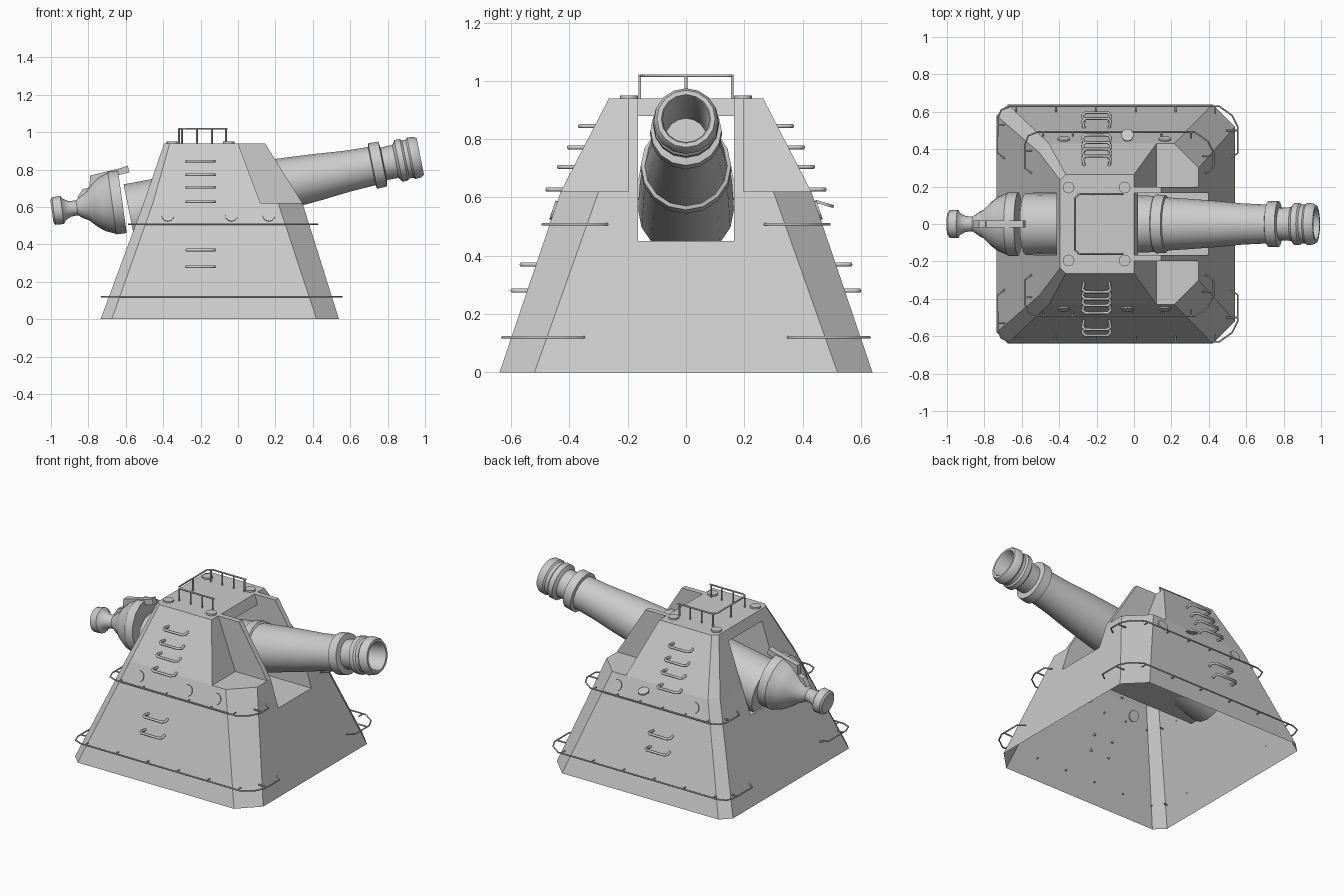
import bpy, bmesh, math
from mathutils import Vector

if "Cube" in bpy.data.objects:
    bpy.data.objects.remove(bpy.data.objects["Cube"])


def mesh_object(name, bm):
    bmesh.ops.recalc_face_normals(bm, faces=bm.faces[:])
    me = bpy.data.meshes.new(name)
    bm.to_mesh(me)
    bm.free()
    ob = bpy.data.objects.new(name, me)
    bpy.context.collection.objects.link(ob)
    return ob


def loft(bm, rings):
    vs = [[bm.verts.new(p) for p in r] for r in rings]
    n = len(vs[0])
    for a, b in zip(vs, vs[1:]):
        for i in range(n):
            bm.faces.new((a[i], a[(i + 1) % n], b[(i + 1) % n], b[i]))
    return vs


def prism(name, poly, y0, y1):
    bm = bmesh.new()
    vs = loft(bm, [[(x, y, z) for x, z in poly] for y in (y0, y1)])
    for r in vs:
        bm.faces.new(r)
    return mesh_object(name, bm)


def revolve(name, profile, origin, pitch, n=16):
    d = Vector((math.cos(pitch), 0, math.sin(pitch)))
    v = Vector((-math.sin(pitch), 0, math.cos(pitch)))
    u = Vector((0, 1, 0))
    bm = bmesh.new()
    loft(bm, [[Vector(origin) + d * t + r * (u * math.cos(2 * math.pi * i / n) + v * math.sin(2 * math.pi * i / n))
               for i in range(n)] for t, r in profile])
    bmesh.ops.remove_doubles(bm, verts=bm.verts[:], dist=1e-5)
    ob = mesh_object(name, bm)
    bpy.ops.object.select_all(action='DESELECT')
    ob.select_set(True)
    bpy.context.view_layer.objects.active = ob
    bpy.ops.object.shade_smooth_by_angle(angle=math.radians(32))
    return ob


def tubes(name, paths, r):
    cu = bpy.data.curves.new(name, 'CURVE')
    cu.dimensions = '3D'
    cu.bevel_depth = r
    cu.bevel_resolution = 1
    cu.use_fill_caps = True
    for pts in paths:
        sp = cu.splines.new('POLY')
        sp.points.add(len(pts) - 1)
        for q, p in zip(sp.points, pts):
            q.co = (*p, 1)
    ob = bpy.data.objects.new(name, cu)
    bpy.context.collection.objects.link(ob)
    return ob


def disc(name, loc, normal, r, h=0.014):
    bm = bmesh.new()
    bmesh.ops.create_cone(bm, cap_ends=True, segments=16, radius1=r, radius2=r, depth=h)
    ob = mesh_object(name, bm)
    ob.location = loc
    ob.rotation_euler = Vector(normal).to_track_quat('Z', 'Y').to_euler()
    return ob


def side_y(z):
    return 0.64 - 0.339 * z if z < 0.62 else 0.43 - 0.516 * (z - 0.62)


# Armoured housing: chamfered, tapering shell with an open bottom
def ring(z, xb, xf, y, cb, cf):
    return [(xb, -y + cb, z), (xb + cb, -y, z), (xf - cf, -y, z), (xf, -y + cf, z),
            (xf, y - cf, z), (xf - cf, y, z), (xb + cb, y, z), (xb, y - cb, z)]


bm = bmesh.new()
levels = loft(bm, [ring(0, -0.735, 0.54, 0.64, 0.06, 0.12),
                   ring(0.62, -0.505, 0.345, 0.43, 0.05, 0.13),
                   ring(0.94, -0.395, 0.145, 0.265, 0.03, 0.05)])
bm.faces.new(levels[0])
bm.faces.new(levels[-1])
housing = mesh_object("housing", bm)

# Front shoulders and the gun slot are cut out
cutters = [prism("shoulder_cutter", [(-0.0225, 1.0), (0.12, 0.62), (0.7, 0.62), (0.7, 1.0)], -0.8, 0.8),
           prism("slot_cutter", [(-1, 0.45), (1, 0.45), (1, 0.88), (-1, 0.88)], -0.165, 0.165)]
for c in cutters:
    m = housing.modifiers.new("cut", 'BOOLEAN')
    m.operation = 'DIFFERENCE'
    m.solver = 'EXACT'
    m.object = c
bpy.context.view_layer.update()
cut_mesh = bpy.data.meshes.new_from_object(housing.evaluated_get(bpy.context.evaluated_depsgraph_get()))
housing.modifiers.clear()
housing.data = cut_mesh
for c in cutters:
    bpy.data.objects.remove(c)
bm = bmesh.new()
bm.from_mesh(cut_mesh)
bmesh.ops.delete(bm, geom=[f for f in bm.faces if all(v.co.z < 0.001 for v in f.verts)], context='FACES')
bm.to_mesh(cut_mesh)
bm.free()

# Cheek plates on both sides of the barrel
for s in (-1, 1):
    prism("cheek_plate", [(-0.005, 0.94), (0.145, 0.94), (0.345, 0.62), (0.115, 0.62)], s * 0.165, s * 0.198)

# Gun barrel, bands and bore
revolve("gun_barrel", [
    (-0.35, 0), (-0.35, 0.072), (-0.01, 0.08), (0, 0.085), (0, 0.1), (-0.015, 0.11), (-0.05, 0.113),
    (-0.06, 0.104), (-0.08, 0.104), (-0.09, 0.113), (-0.12, 0.113), (-0.135, 0.09), (-0.2, 0.088),
    (-0.205, 0.122), (-0.26, 0.124), (-0.265, 0.104), (-0.4, 0.11), (-0.55, 0.124), (-0.7, 0.135), (-0.815, 0.142),
    (-0.82, 0.155), (-0.875, 0.157), (-0.88, 0.15), (-1.1, 0.158), (-1.585, 0.165), (-1.585, 0)],
    (0.975, 0, 0.87), math.atan(0.2))

# Breech bulb with rear knob
revolve("breech", [
    (-0.01, 0), (-0.01, 0.06), (0, 0.074), (0.045, 0.076), (0.055, 0.06), (0.085, 0.042), (0.125, 0.04),
    (0.155, 0.062), (0.18, 0.075), (0.22, 0.115), (0.26, 0.145), (0.31, 0.165), (0.315, 0.17), (0.37, 0.17),
    (0.37, 0)], (-0.985, 0, 0.578), math.atan(0.14))

# Breech lever on top
prism("breech_lever", [(-0.86, 0.65), (-0.83, 0.695), (-0.795, 0.705), (-0.79, 0.768), (-0.62, 0.81),
                       (-0.59, 0.822), (-0.58, 0.785), (-0.64, 0.77), (-0.66, 0.66)], -0.018, 0.018)

# Climbing rungs
for s in (-1, 1):
    paths = []
    for z in (0.845, 0.772, 0.705, 0.628, 0.37, 0.28):
        y = side_y(z)
        paths.append([(-0.265, s * (y - 0.01), z), (-0.275, s * (y + 0.035), z), (-0.26, s * (y + 0.05), z),
                      (-0.14, s * (y + 0.05), z), (-0.125, s * (y + 0.035), z), (-0.135, s * (y - 0.01), z)])
    tubes("climbing_rungs", paths, 0.008)

# Side rails wrapping the corners, with stand-offs
for z, xb, xf, y, y_end in ((0.12, -0.73, 0.555, 0.63, 0.36), (0.508, -0.585, 0.425, 0.492, 0.28)):
    for s in (-1, 1):
        path = [(xf - 0.04, y_end - 0.01), (xf, y_end + 0.02), (xf, y - 0.11), (xf - 0.03, y - 0.05),
                (xf - 0.1, y), (xb + 0.07, y), (xb + 0.02, y - 0.02), (xb, y - 0.07), (xb, y_end + 0.02),
                (xb + 0.04, y_end - 0.01)]
        paths = [[(px, s * py, z) for px, py in path]]
        for i in range(6):
            px = xb + 0.1 + i * (xf - xb - 0.22) / 5
            paths.append([(px, s * y, z), (px, s * (side_y(z) - 0.01), z)])
        paths.append([(xf, s * (y - 0.13), z), (xf - 0.06, s * (y - 0.13), z)])
        paths.append([(xb, s * (y - 0.1), z), (xb + 0.06, s * (y - 0.1), z)])
        tubes("side_rail", paths, 0.0045)

# Round side ports; the middle one on the far side stands open
for s in (-1, 1):
    for x in (-0.375, -0.035, 0.165):
        y = side_y(0.555)
        if s == 1 and x == -0.035:
            disc("open_port_lid", (x, 0.475, 0.578), (0, 0.28, 0.96), 0.033, 0.01)
        else:
            disc("port_lid", (x, s * y, 0.555), (0, s * 0.947, 0.321), 0.034)

# Roof hatches
for x in (-0.35, -0.05):
    for y in (-0.195, 0.195):
        disc("roof_hatch", (x, y, 0.944), (0, 0, 1), 0.031, 0.012)

# Roof guard rail
zr = 1.018
paths = [[(-0.055, -0.16, zr), (-0.29, -0.16, zr), (-0.315, -0.14, zr),
          (-0.315, 0.14, zr), (-0.29, 0.16, zr), (-0.055, 0.16, zr)]]
posts = [(x, y) for x in (-0.3, -0.22, -0.14, -0.065) for y in (-0.158, 0.158)] + [(-0.315, 0)]
paths += [[(x, y, 0.935), (x, y, zr)] for x, y in posts]
tubes("roof_rail", paths, 0.005)
